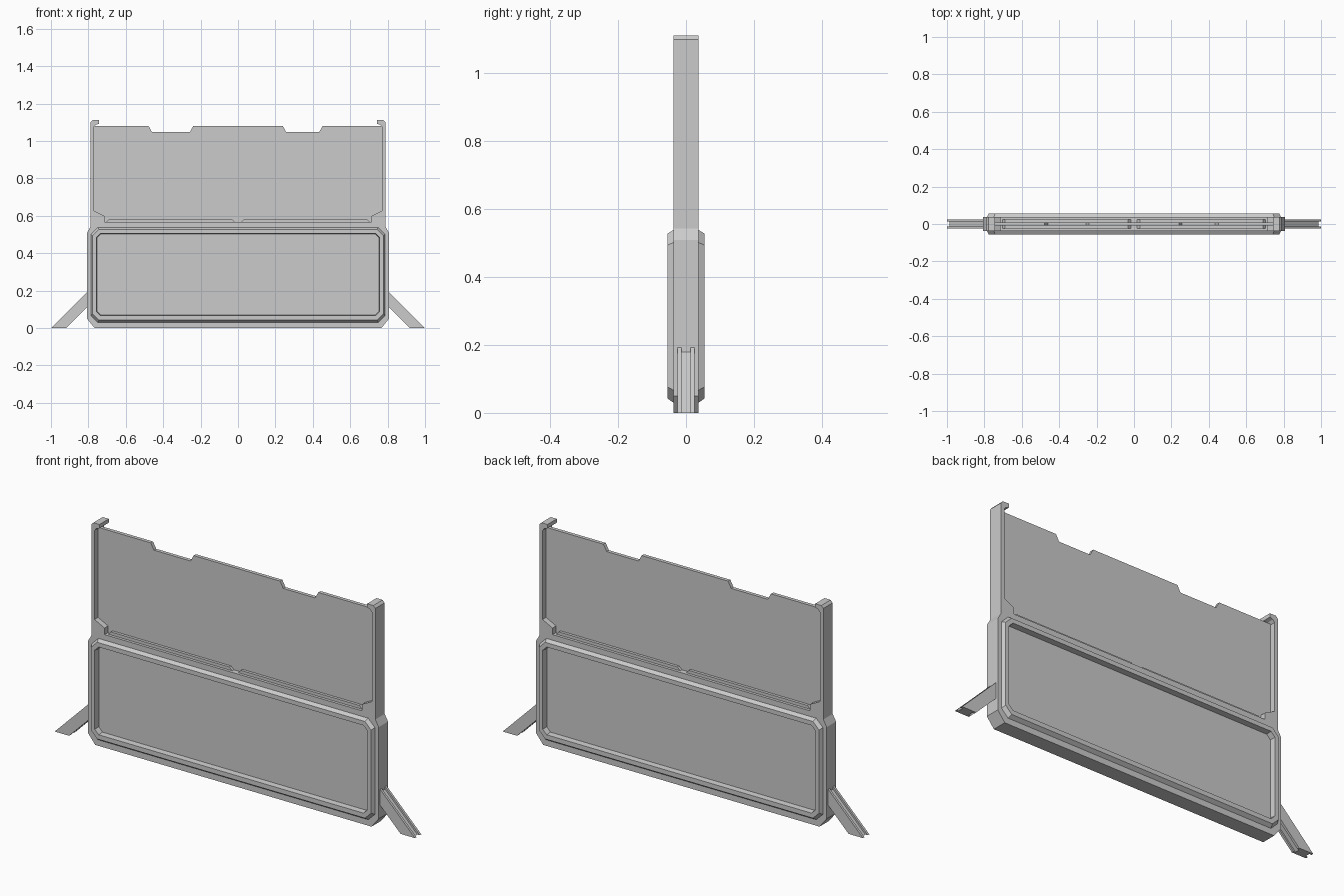
import bpy, bmesh
from math import pi

if "Cube" in bpy.data.objects:
    bpy.data.objects.remove(bpy.data.objects["Cube"])


def prism(name, outlines, half, y=0.0):
    """Extrude closed x/z outlines (later ones are holes) to +-half around y."""
    cu = bpy.data.curves.new(name, 'CURVE')
    cu.dimensions = '2D'
    cu.fill_mode = 'BOTH'
    cu.extrude = half
    for pts in outlines:
        sp = cu.splines.new('POLY')
        sp.points.add(len(pts) - 1)
        for p, (x, z) in zip(sp.points, pts):
            p.co = (x, z, 0, 1)
        sp.use_cyclic_u = True
        sp.use_smooth = False
    ob = bpy.data.objects.new(name, cu)
    ob.rotation_euler.x = pi / 2
    ob.location.y = y
    bpy.context.collection.objects.link(ob)
    bpy.ops.object.select_all(action='DESELECT')
    ob.select_set(True)
    bpy.context.view_layer.objects.active = ob
    bpy.ops.object.convert(target='MESH')
    return bpy.context.object


def mirrored(pts):
    """Complete a right-hand half outline across x = 0."""
    return pts + [(-x, z) for x, z in reversed(pts)]


def octagon(x, z0, z1, c):
    return mirrored([(x - c, z0), (x, z0 + c), (x, z1 - c), (x - c, z1)])


# Main body with upright posts and top hooks; the lower window is a hole
body = mirrored([
    (.767, 0), (.807, .05), (.807, .51), (.788, .543), (.788, 1.10),
    (.777, 1.112), (.743, 1.112), (.743, 1.093), (.760, 1.087), (.770, 1.075),
    (.770, .628), (.715, .600), (.715, .567)])
prism("body_frame", [body, octagon(.768, .052, .516, .03)], .037)

# Bevelled bezel stepping down to the recessed lower panel, both sides
sections = [
    (.034, octagon(.786, .030, .539, .037)),
    (.037, octagon(.786, .030, .539, .037)),
    (.055, octagon(.777, .043, .528, .034)),
    (.055, octagon(.757, .066, .506, .022)),
    (.027, octagon(.754, .069, .503, .021))]
for side, label in ((-1, "front"), (1, "back")):
    bm = bmesh.new()
    rings = [[bm.verts.new((x, side * y, z)) for x, z in pts] for y, pts in sections]
    for a, b in zip(rings, rings[1:]):
        for i in range(8):
            j = (i + 1) % 8
            bm.faces.new((a[i], a[j], b[j], b[i]))
    bm.faces.new(rings[-1])
    bmesh.ops.recalc_face_normals(bm, faces=bm.faces)
    # The open shell must face outwards
    bm.faces.ensure_lookup_table()
    if bm.faces[-1].normal.y * side < 0:
        bmesh.ops.reverse_faces(bm, faces=bm.faces)
    me = bpy.data.meshes.new(label + "_bezel_panel")
    bm.to_mesh(me)
    bm.free()
    bpy.context.collection.objects.link(bpy.data.objects.new(me.name, me))

# Upper window plate with two notches in its top edge
prism("upper_plate", [[
    (-.779, .55), (.779, .55), (.779, 1.08), (.452, 1.08), (.434, 1.048),
    (.257, 1.048), (.240, 1.08), (-.240, 1.08), (-.257, 1.048),
    (-.460, 1.048), (-.478, 1.08), (-.779, 1.08)]], .009)

# Retaining strips along the foot of the plate
for s in (-1, 1):
    strip = [(s * x, z) for x, z in
             ((.016, .56), (.016, .567), (.032, .582), (.690, .582), (.704, .567), (.704, .56))]
    for y in (-.016, .016):
        prism("retaining_strip", [strip], .007, y)

# Slanted H-section legs: two flanges joined by a recessed web
for s in (-1, 1):
    def bar(lo, hi):
        return [(s * x, z) for x, z in ((lo, 0), (hi, 0), (.795, hi - .795), (.795, lo - .795))]
    for y in (-.019, .019):
        prism("leg_flange", [bar(.92, 1.0)], .006, y)
    prism("leg_web", [bar(.931, .987)], .0135)
